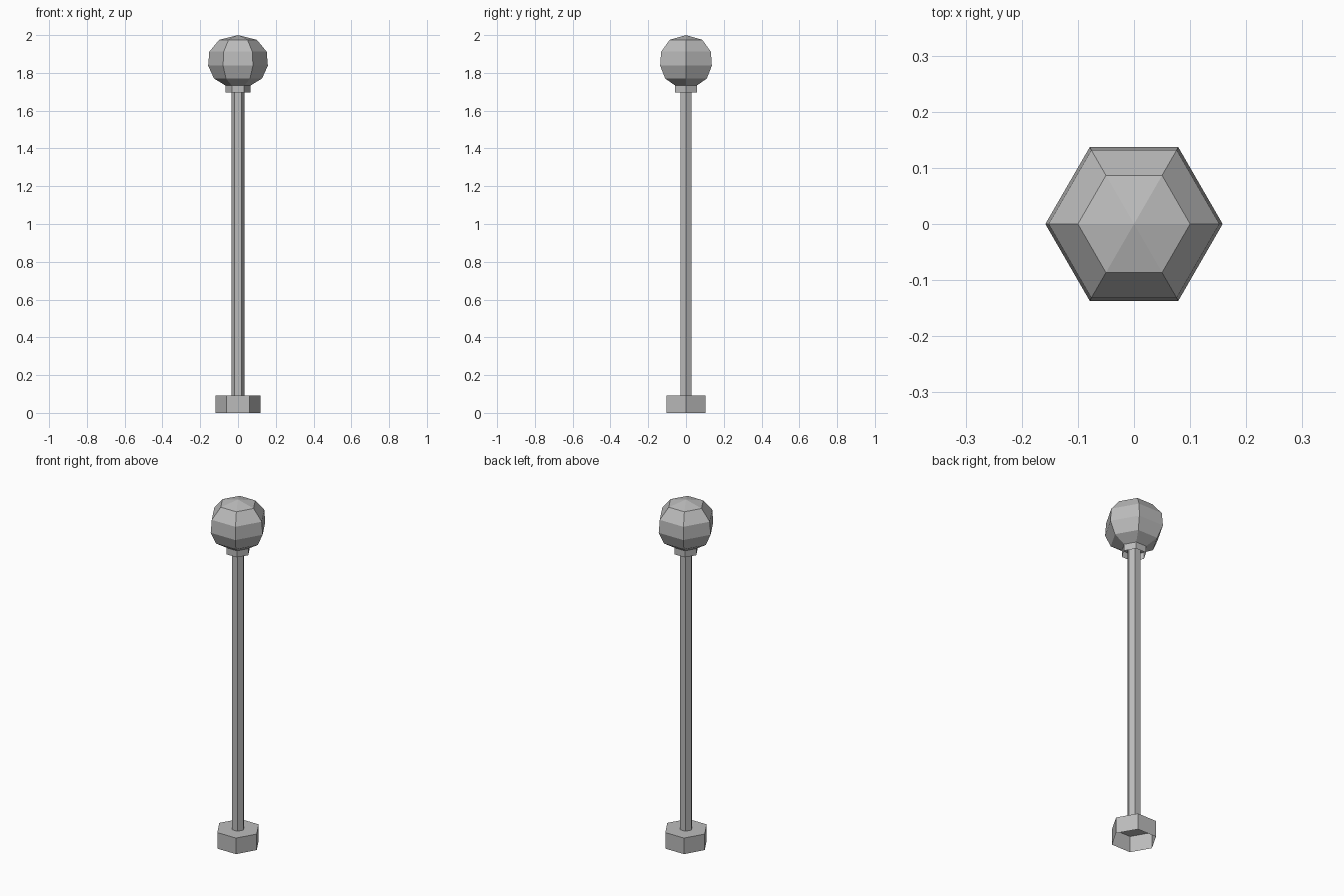
import bpy
import bmesh
from math import cos, sin, pi

if "Cube" in bpy.data.objects:
    bpy.data.objects.remove(bpy.data.objects["Cube"])

SIDES = 6

# One plain grey for everything
grey = bpy.data.materials.new("plain grey")
grey.use_nodes = True
colour = (0.5, 0.5, 0.5, 1)
grey.diffuse_color = colour
grey.node_tree.nodes["Principled BSDF"].inputs["Base Color"].default_value = colour


def lathe(name, profile):
    """Six-sided turned part from (radius, z) points, bottom to top; radius 0 is a tip."""
    bm = bmesh.new()
    rings = []
    for r, z in profile:
        count = SIDES if r else 1
        rings.append([bm.verts.new((r * cos(2 * pi * i / SIDES), r * sin(2 * pi * i / SIDES), z))
                      for i in range(count)])
    for low, high in zip(rings, rings[1:]):
        for i in range(SIDES):
            j = (i + 1) % SIDES
            if len(high) == 1:
                bm.faces.new((low[i], low[j], high[0]))
            else:
                bm.faces.new((low[i], low[j], high[j], high[i]))
    mesh = bpy.data.meshes.new(name)
    bm.to_mesh(mesh)
    bm.free()
    mesh.materials.append(grey)
    obj = bpy.data.objects.new(name, mesh)
    bpy.context.collection.objects.link(obj)
    return obj


# Foot and collar are caps with an open underside
lathe("base", [(0.12, 0), (0.12, 0.093), (0, 0.093)])
lathe("pole", [(0.035, 0.093), (0.035, 1.733)])
lathe("collar", [(0.066, 1.695), (0.066, 1.733), (0, 1.733)])

# Faceted knob on top
lathe("ball", [(0.066, 1.733), (0.127, 1.77), (0.158, 1.838),
               (0.152, 1.912), (0.1, 1.975), (0, 2.0)])
